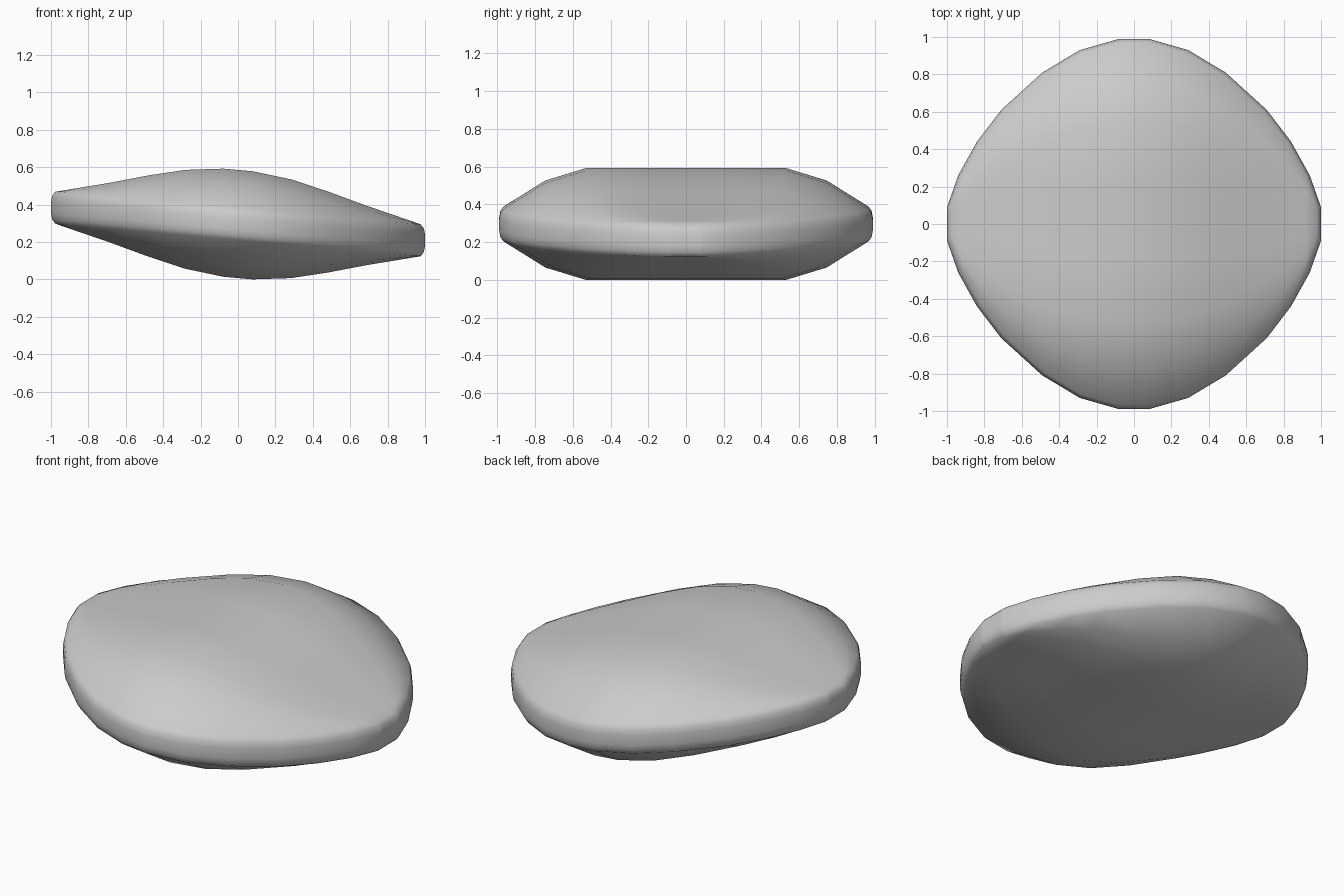
import bpy, bmesh

if "Cube" in bpy.data.objects:
    bpy.data.objects.remove(bpy.data.objects["Cube"])

TILT, MID, RIM = -0.087, 0.295, 0.085
XS = [0.08, 0.29, 0.49, 0.71, 0.84, 0.94, 1.0]       # outline of one quadrant
YS = [0.99, 0.93, 0.81, 0.61, 0.44, 0.26, 0.09]
ROWS = [(-1, 0), (-.77, .68), (-.55, 1), (-.2, 1), (.2, 1), (.55, 1), (.77, .68), (1, 0)]
DOME = [(0, .29), (.08, .289), (.29, .264), (.49, .217), (.71, .157), (.84, .125), (.94, .1), (1, RIM)]


def dome(x):
    for (a, p), (b, q) in zip(DOME, DOME[1:]):
        if x <= b:
            return p + (q - p) * (x - a) / (b - a)
    return RIM


cols = [(-x, y) for x, y in zip(XS, YS)][::-1] + list(zip(XS, YS))
nc, nr = len(cols), len(ROWS)
bm = bmesh.new()


def cap(side):
    """Domed top or bottom as a loft of sections along x."""
    grid = []
    for x, ye in cols:
        line = []
        for s, w in ROWS:
            h = RIM + (dome(abs(x)) - RIM) * w
            line.append(bm.verts.new((x * .978, s * ye * .978, MID + TILT * x + side * h)))
        grid.append(line)
    for i in range(nc - 1):
        for j in range(nr - 1):
            bm.faces.new((grid[i][j], grid[i + 1][j], grid[i + 1][j + 1], grid[i][j + 1]))
    return [grid[i][j] for i, j in border]


# Grid border, in order around the stone
border = ([(i, 0) for i in range(nc)] + [(nc - 1, j) for j in range(1, nr)]
          + [(i, nr - 1) for i in range(nc - 2, -1, -1)] + [(0, j) for j in range(nr - 2, 0, -1)])


def rim_ring(scale, dz):
    ring = []
    for i, j in border:
        x, ye = cols[i]
        ring.append(bm.verts.new((x * scale, ROWS[j][0] * ye * scale, MID + TILT * x + dz)))
    return ring


# Rounded side band joining both caps
rings = [cap(1), rim_ring(.994, .062), rim_ring(1, .03), rim_ring(1, -.03), rim_ring(.994, -.062), cap(-1)]
n = len(border)
for a, b in zip(rings, rings[1:]):
    for k in range(n):
        bm.faces.new((a[k], b[k], b[(k + 1) % n], a[(k + 1) % n]))

# Stand the stone on the ground
low = min(v.co.z for v in bm.verts)
for v in bm.verts:
    v.co.z -= low
bmesh.ops.recalc_face_normals(bm, faces=bm.faces)
for f in bm.faces:
    f.smooth = True
mesh = bpy.data.meshes.new("flat_stone")
bm.to_mesh(mesh)
bm.free()
bpy.context.collection.objects.link(bpy.data.objects.new("flat_stone", mesh))
